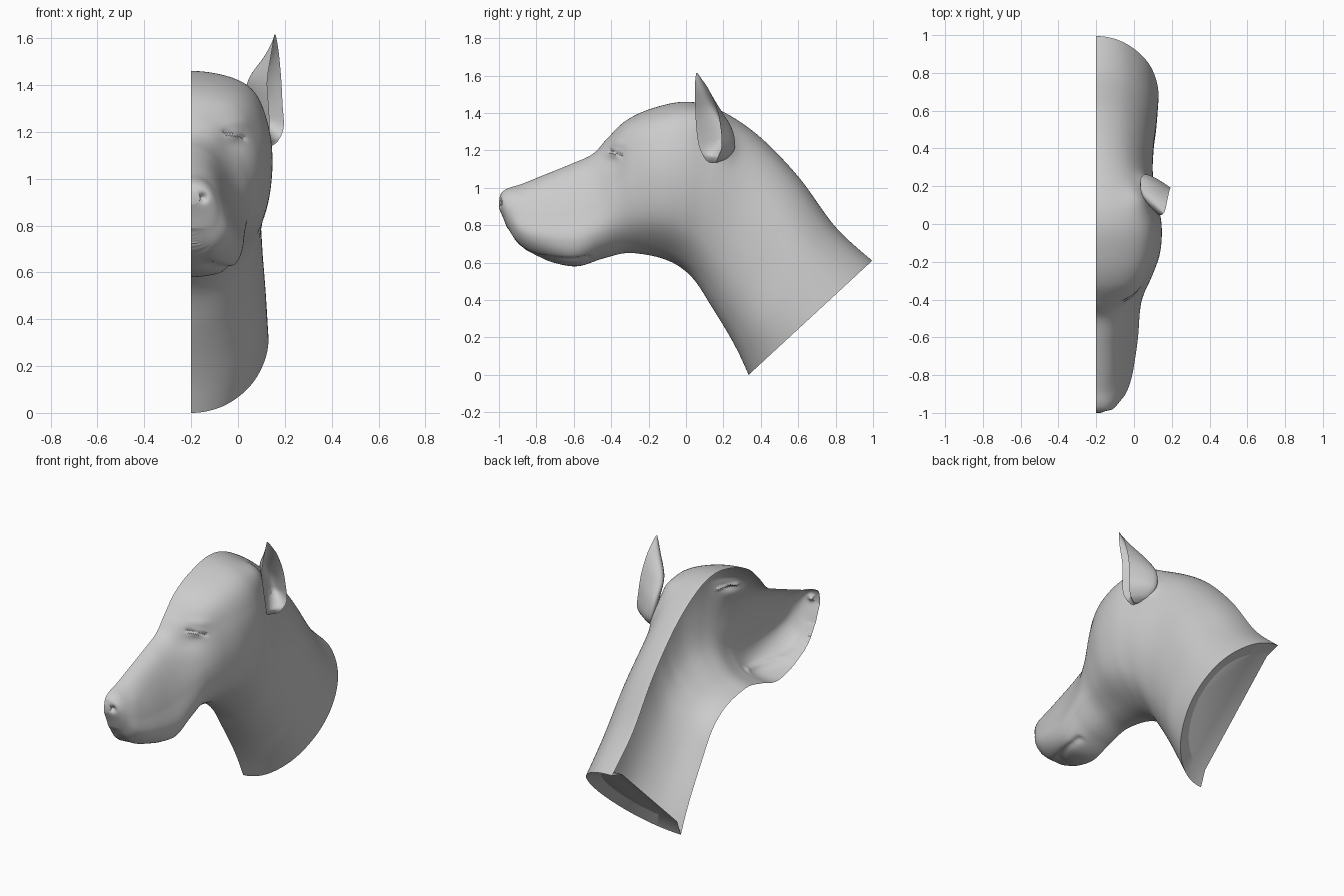
import bpy, bmesh, math
from mathutils import Vector

if "Cube" in bpy.data.objects:
    bpy.data.objects.remove(bpy.data.objects["Cube"])

PLANE = -0.2   # open cut plane of the half head

# Head sections: top y,z / bottom y,z / half widths at 30,60,90,120,150 degrees
ROWS = [
    (-.998, .945, -1.0, .89, .02, .035, .04, .035, .02),
    (-.985, .975, -.978, .84, .045, .075, .085, .075, .045),
    (-.95, .998, -.945, .76, .06, .10, .118, .11, .07),
    (-.88, 1.02, -.90, .69, .065, .12, .15, .155, .10),
    (-.78, 1.06, -.80, .63, .075, .13, .17, .19, .13),
    (-.62, 1.125, -.60, .58, .085, .145, .19, .22, .165),
    (-.50, 1.18, -.45, .62, .095, .165, .215, .227, .15),
    (-.42, 1.265, -.33, .65, .125, .20, .25, .235, .14),
    (-.32, 1.36, -.23, .645, .19, .265, .295, .265, .145),
    (-.18, 1.425, -.12, .62, .225, .315, .337, .295, .155),
    (0, 1.46, -.03, .575, .235, .325, .345, .295, .155),
    (.17, 1.42, .05, .50, .20, .295, .325, .275, .15),
    (.38, 1.285, .14, .36, .165, .265, .30, .26, .15),
    (.60, 1.06, .22, .23, .165, .275, .305, .27, .16),
    (.80, .79, .28, .12, .17, .29, .32, .285, .165),
    (.995, .61, .335, 0, .165, .29, .33, .28, .16)]


def catmull(a, b, c, d, t):
    return .5 * (2*b + (c-a)*t + (2*a-5*b+4*c-d)*t*t + (3*b-a-3*c+d)*t**3)


def spline(rows, steps):
    """Smooth rows of numbers through every given row."""
    n, out = len(rows), []
    for i in range(n - 1):
        q = [rows[max(0, min(n-1, i+k))] for k in (-1, 0, 1, 2)]
        for s in range(steps):
            out.append([catmull(*v, s/steps) for v in zip(*q)])
    return out + [list(rows[-1])]


def section(row, m=84):
    """Half ring from the top centre line to the bottom centre line."""
    ty, tz, by, bz = row[:4]
    w = [-row[4], 0, *row[4:], 0, -row[8]]
    pts = []
    for j in range(m + 1):
        u = 6 * j / m
        i = min(5, int(u))
        s = (1 - math.cos(math.pi * j / m)) / 2
        x = catmull(*w[i:i+4], u - i)
        pts.append(Vector((PLANE + max(0, x), ty + (by-ty)*s, tz + (bz-tz)*s)))
    return pts


def loft(bm, rings, closed=False):
    vs = [[bm.verts.new(p) for p in r] for r in rings]
    n = len(rings[0])
    for a, b in zip(vs, vs[1:]):
        for j in range(n if closed else n - 1):
            k = (j + 1) % n
            bm.faces.new((a[j], b[j], b[k], a[k]))
    return vs


def finish(bm, name, angle):
    bmesh.ops.recalc_face_normals(bm, faces=bm.faces)
    bm.normal_update()
    far = max(bm.verts, key=lambda v: v.co.x)
    if far.normal.x < 0:
        bmesh.ops.reverse_faces(bm, faces=bm.faces)
    me = bpy.data.meshes.new(name)
    bm.to_mesh(me)
    bm.free()
    ob = bpy.data.objects.new(name, me)
    bpy.context.collection.objects.link(ob)
    bpy.ops.object.select_all(action='DESELECT')
    ob.select_set(True)
    bpy.context.view_layer.objects.active = ob
    bpy.ops.object.shade_smooth_by_angle(angle=math.radians(angle))
    return ob


# Head and neck shell
bm = bmesh.new()
rings = [section(r) for r in spline(ROWS, 14)]
grid = loft(bm, rings)
bm.faces.new(grid[0])
bm.normal_update()
if grid[140][42].normal.x < 0:
    bmesh.ops.reverse_faces(bm, faces=bm.faces)
    bm.normal_update()

# Sculpted detail: centre, radii, height along the surface normal
BUMPS = [
    ((-.03, -.42, 1.15), (.09, .07, .06), -.014),     # eye socket
    ((-.02, -.38, 1.185), (.045, .04, .022), .013),   # eyeball
    ((-.02, -.36, 1.235), (.08, .05, .025), .007),    # brow
    ((-.15, -.99, .92), (.018, .03, .018), -.022),    # nostril
    ((.03, .14, 1.38), (.08, .08, .08), .025),        # ear root, upper
    ((.10, .21, 1.24), (.08, .06, .08), .035)]        # ear root, lower
mouth = spline([(-.96, .77), (-.91, .70), (-.84, .648), (-.74, .625),
                (-.6, .615), (-.52, .63)], 10)
slit = spline([(-.41, 1.202), (-.38, 1.19), (-.345, 1.172)], 8)


def groove(p, path, r, depth):
    d2 = min((p.y - y)**2 + (p.z - z)**2 for y, z in path)
    return -depth * math.exp(-d2 / r**2)


moves = []
for v in bm.verts:
    p, h = v.co, 0
    for c, r, k in BUMPS:
        h += k * math.exp(-sum(((p[i]-c[i]) / r[i])**2 for i in range(3)))
    if p.y < -.2:
        if p.z < .85:
            h += groove(p, mouth, .010, .012)
        elif p.y > -.5:
            h += groove(p, slit, .007, .012)
    moves.append((v, v.normal * h))
for v, d in moves:
    on_plane = v.co.x < PLANE + 1e-5
    v.co += d
    v.co.x = PLANE if on_plane else max(PLANE, v.co.x)

# Neck rim and recessed base plate
last = grid[-1]
mid = (last[0].co + last[-1].co) / 2
inner = [bm.verts.new(mid + (v.co - mid) * .80 + Vector((0, -.03, .033))) for v in last]
for j in range(len(last) - 1):
    bm.faces.new((last[j], inner[j], inner[j+1], last[j+1]))
bm.faces.new(inner)
finish(bm, "head_and_neck", 28)

# Ear: cupped crescent sections (z, front rim xy, back of cup xy, outer rim xy)
EAR = [
    (1.135, .11, .125, .085, .165, .135, .155),
    (1.16, .12, .10, .07, .22, .170, .17),
    (1.22, .135, .07, .05, .255, .195, .19),
    (1.32, .130, .055, .035, .235, .190, .185),
    (1.42, .125, .05, .045, .17, .185, .165),
    (1.52, .140, .047, .112, .105, .176, .125),
    (1.58, .150, .05, .145, .073, .168, .085),
    (1.615, .155, .055, .157, .058, .160, .060)]


def ear_ring(row, n=14):
    z = row[0]
    a, c, b = (Vector((row[i], row[i+1], z)) for i in (1, 3, 5))
    m = (a + b) / 2
    fill = max(0, min(1, (1.24 - z) / .07))   # cup floor closes below
    hollow = c.lerp(m, .32 + .6 * fill)

    def arc(k, t):
        q = 2 * k - m
        return a*(1-t)**2 + q*2*t*(1-t) + b*t*t
    out = [arc(c, i/n) for i in range(n + 1)]
    return out + [arc(hollow, i/n) for i in range(n - 1, 0, -1)]


bm = bmesh.new()
vs = loft(bm, [ear_ring(r) for r in spline(EAR, 6)], closed=True)
bm.faces.new(vs[0])
bm.faces.new(vs[-1])
finish(bm, "ear", 60)
